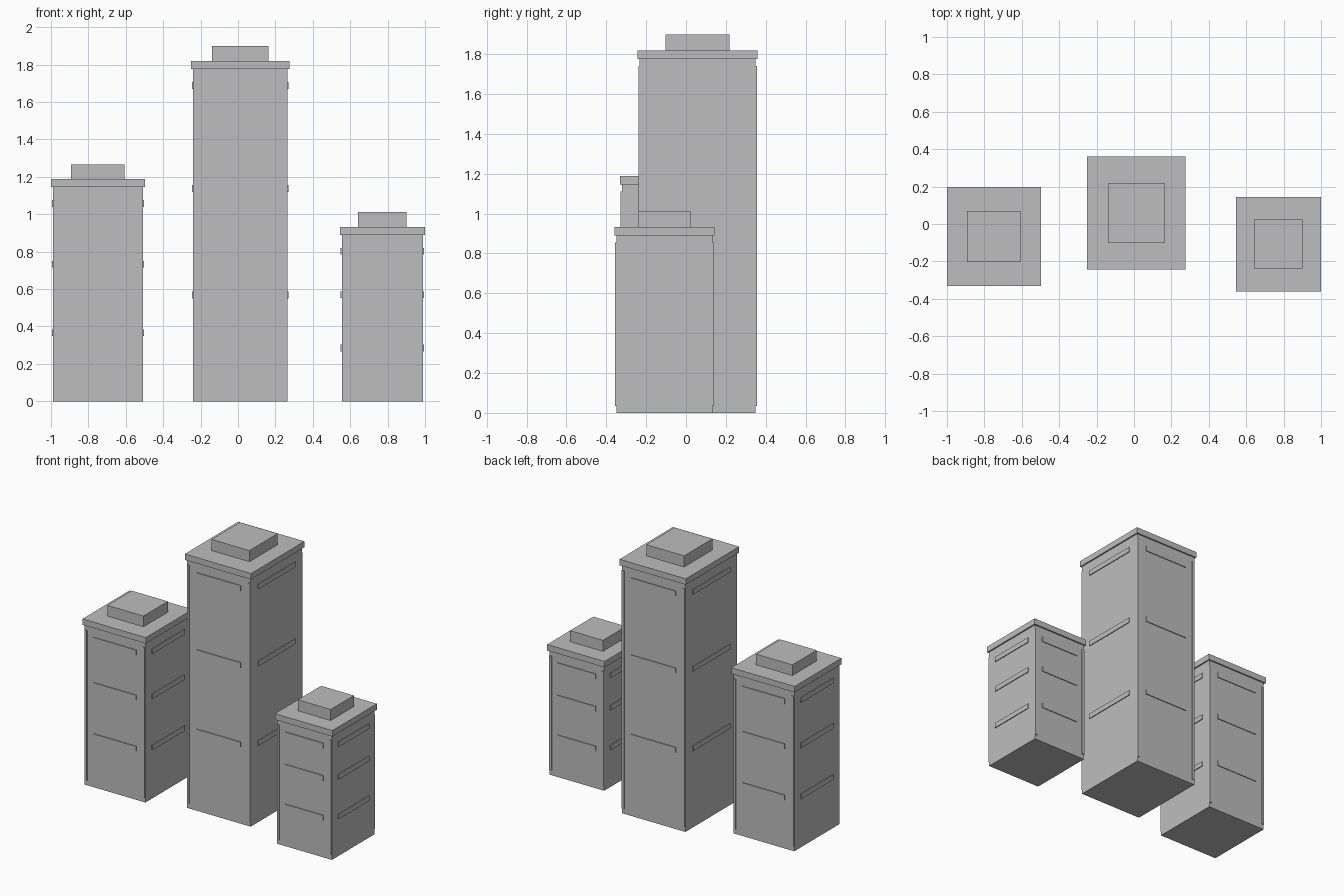
import bpy
import bmesh
from mathutils import Vector

cube = bpy.data.objects.get("Cube")
if cube:
    bpy.data.objects.remove(cube, do_unlink=True)

grey = bpy.data.materials.new("concrete_grey")
grey.use_nodes = True
GREY = (0.515, 0.515, 0.515, 1)
grey.diffuse_color = GREY
grey.node_tree.nodes["Principled BSDF"].inputs["Base Color"].default_value = GREY


def add_box(bm, centre, size):
    """Add one box to the mesh being built."""
    verts = bmesh.ops.create_cube(bm, size=1)["verts"]
    bmesh.ops.scale(bm, vec=Vector(size), verts=verts)
    bmesh.ops.translate(bm, vec=Vector(centre), verts=verts)


def make_part(name, boxes):
    """Make one object out of a list of (centre, size) boxes."""
    bm = bmesh.new()
    for centre, size in boxes:
        add_box(bm, centre, size)
    mesh = bpy.data.meshes.new(name)
    bm.to_mesh(mesh)
    bm.free()
    mesh.materials.append(grey)
    obj = bpy.data.objects.new(name, mesh)
    bpy.context.collection.objects.link(obj)


SLAB = 0.043     # roof slab thickness
EAVE = 0.0105    # roof slab overhang
PROUD = 0.006    # how far the trim stands out from the walls
BAND = 0.036     # height of a wall band
STRIP = 0.018    # width of a corner strip
GAP = 0.035      # clearance at the ends of the corner strips


def tower(name, x, y, roof_x, roof_y, cap_x, cap_y, height, top):
    wx, wy = roof_x - 2 * EAVE, roof_y - 2 * EAVE
    roof_top = height + SLAB

    # Main block, roof slab and rooftop plant room
    make_part(name + "_body", [((x, y, height / 2), (wx, wy, height))])
    make_part(name + "_roof_slab",
              [((x, y, height + SLAB / 2), (roof_x, roof_y, SLAB))])
    make_part(name + "_plant_room",
              [((x, y, (roof_top + top) / 2), (cap_x, cap_y, top - roof_top))])

    # Horizontal bands on all four walls
    bands = []
    for z in (0.32 * height, 0.64 * height, height - 0.088):
        for side in (-1, 1):
            bands.append(((x, y + side * wy / 2, z), (wx * 0.7, 2 * PROUD, BAND)))
            bands.append(((x + side * wx / 2, y, z), (2 * PROUD, wy * 0.72, BAND)))
    make_part(name + "_wall_bands", bands)

    # Vertical strips at the corners of the front and back walls
    strips = []
    for sx in (-1, 1):
        for sy in (-1, 1):
            centre = (x + sx * (wx / 2 - STRIP / 2 - 0.002), y + sy * wy / 2, height / 2)
            strips.append((centre, (STRIP, 2 * PROUD, height - 2 * GAP)))
    make_part(name + "_corner_strips", strips)


tower("right_tower", -0.749, -0.067, 0.502, 0.53, 0.287, 0.275, 1.145, 1.265)
tower("middle_tower", 0.012, 0.058, 0.525, 0.604, 0.30, 0.32, 1.777, 1.90)
tower("left_tower", 0.772, -0.108, 0.455, 0.504, 0.26, 0.262, 0.89, 1.012)
